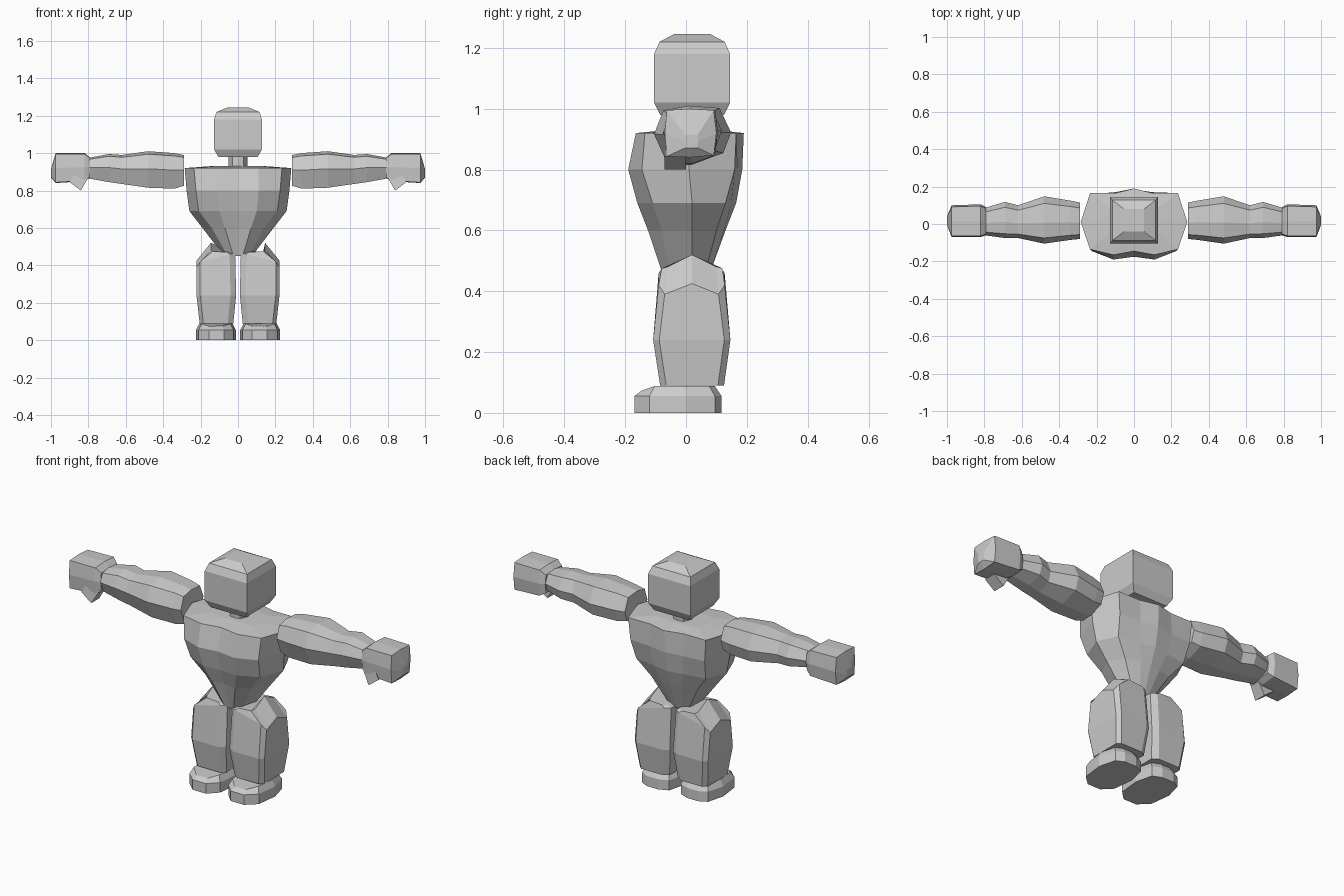
import bpy, bmesh

grey = bpy.data.materials.new("light grey")
grey.diffuse_color = (0.6, 0.6, 0.6, 1)


def loft(name, rings, mirror=False):
    """Skin closed rings of equal length, cap both ends."""
    bm = bmesh.new()
    rows = [[bm.verts.new(p) for p in ring] for ring in rings]
    n = len(rows[0])
    for a, b in zip(rows, rows[1:]):
        for i in range(n):
            j = (i + 1) % n
            bm.faces.new((a[i], a[j], b[j], b[i]))
    bm.faces.new(rows[0])
    bm.faces.new(rows[-1])
    bmesh.ops.recalc_face_normals(bm, faces=bm.faces)
    mesh = bpy.data.meshes.new(name)
    bm.to_mesh(mesh)
    bm.free()
    mesh.materials.append(grey)
    obj = bpy.data.objects.new(name, mesh)
    bpy.context.collection.objects.link(obj)
    if mirror:
        obj.modifiers.new("mirror", 'MIRROR')
    return obj


def rect(hx, hy, z, cy=0.02):
    return [(-hx, cy - hy, z), (hx, cy - hy, z), (hx, cy + hy, z), (-hx, cy + hy, z)]


def symmetric(half, z):
    """Full ring from a half outline that runs back centre to front centre."""
    return [(x, y, z) for x, y in half] + [(-x, y, z) for x, y in half[-2:0:-1]]


# Head: box with bevelled bottom and a shallow pyramid crown
loft("head", [rect(.105, .105, .98), rect(.128, .125, 1.02), rect(.128, .125, 1.18),
              rect(.115, .107, 1.22), rect(.053, .06, 1.245)])

# Neck: octagonal post
neck = [(0, .07), (.03, .065), (.05, .02), (.03, -.025), (0, -.03)]
loft("neck", [symmetric(neck, .90), symmetric(neck, 1.0)])

# Torso: broad chest tapering to a narrow waist
loft("torso", [
    symmetric([(0, .075), (.025, .07), (.055, .06), (.075, .02), (.055, -.05), (.025, -.075), (0, -.07)], .45),
    symmetric([(0, .13), (.06, .125), (.14, .10), (.19, .02), (.14, -.08), (.07, -.125), (0, -.115)], .60),
    symmetric([(0, .165), (.09, .15), (.21, .13), (.26, .02), (.21, -.11), (.10, -.16), (0, -.15)], .69),
    symmetric([(0, .185), (.10, .17), (.225, .16), (.275, .01), (.225, -.145), (.11, -.19), (0, -.175)], .80),
    symmetric([(0, .19), (.10, .165), (.235, .165), (.285, .01), (.235, -.135), (.11, -.165), (0, -.145)], .92),
    symmetric([(0, .10), (.06, .09), (.13, .09), (.15, .02), (.13, -.05), (.06, -.06), (0, -.055)], .93)])

# Arms: rounded sections along x, given as x, y range, z range
ARM = [(0, .52), (.12, .92), (.45, 1), (.85, .96), (1, .55), (.9, .2), (.5, .03), (.18, 0)]
FIST = [(0, .5), (.04, .97), (.5, 1), (.95, .97), (1, .5), (.95, .04), (.5, 0), (.04, .02)]


def section(shape, x, y0, y1, z0, z1):
    return [(x, y0 + u * (y1 - y0), z0 + v * (z1 - z0)) for u, v in shape]


loft("arms", [section(ARM, *s) for s in (
    (.29, -.08, .115, .825, .99), (.34, -.085, .125, .81, 1.0), (.48, -.105, .148, .815, 1.01),
    (.62, -.075, .10, .835, .99), (.69, -.075, .118, .845, .995), (.80, -.06, .085, .865, .975))], True)

# Fists with a blunt ridge at the knuckles
loft("fists", [section(FIST, *s) for s in (
    (.79, -.06, .09, .87, .975), (.82, -.07, .105, .85, 1.0), (.975, -.07, .10, .84, 1.0),
    (1.0, -.005, .04, .87, .915))], True)

# Thumbs
loft("thumbs", [
    [(.80, -.06, .87), (.85, -.06, .94), (.85, .0, .94), (.80, .0, .87)],
    [(.84, -.07, .80), (.90, -.07, .845), (.90, .0, .845), (.84, .0, .80)]], True)

# Legs: chamfered blocks, bulging at mid height, with a sloped peaked top


def leg_ring(x0, x1, y0, y1, zi, zo, c=.02, peak=0.0):
    # zi, zo: heights at the inner and outer edges
    pts = [(x0 + .03, y0, zi), (x1 - c, y0, zo + .03 * (zi > zo)), (x1, y0 + c, zo), (x1, .02, zo + peak),
           (x1, y1 - c, zo), (x1 - c, y1, zo + .03 * (zi > zo)), (x0 + .03, y1, zi),
           (x0, y1 - c, zi), (x0, .02, zi), (x0, y0 + c, zi)]
    return pts


loft("legs", [leg_ring(.025, .205, -.085, .125, .09, .09),
              leg_ring(.01, .222, -.108, .146, .24, .24),
              leg_ring(.015, .222, -.09, .127, .46, .39, peak=.035),
              [(.06, -.08, .47), (.135, -.08, .475), (.145, -.06, .48), (.145, .02, .52),
               (.145, .10, .48), (.135, .12, .475), (.06, .12, .47),
               (.04, .10, .47), (.04, .02, .475), (.04, -.06, .47)]], True)

# Feet: flat soles with pointed toes and a bevelled upper
SOLE = [(.075, -.17), (.155, -.17), (.21, -.12), (.225, .0), (.20, .095),
        (.155, .117), (.085, .117), (.035, .095), (.012, .0), (.025, -.12)]


def foot_ring(z, s=1.0, toe=0.0):
    return [(.118 + (x - .118) * s, -.02 + (y + .02) * s, z - toe * (y < -.15)) for x, y in SOLE]


loft("feet", [foot_ring(0), foot_ring(.055), foot_ring(.088, .84, .015)], True)
